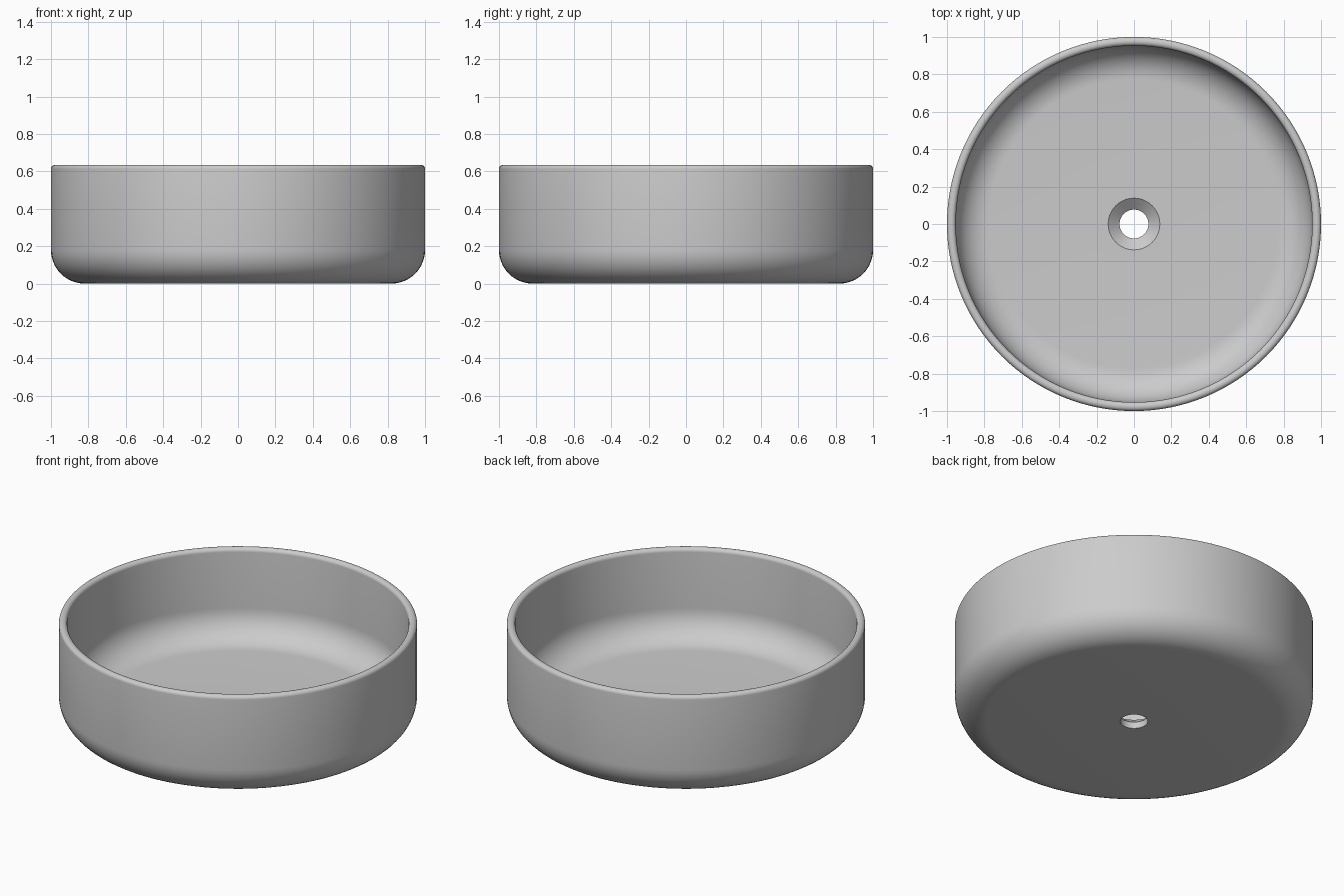
import bpy
import bmesh
from math import cos, sin, pi, radians
from mathutils import Vector

cube = bpy.data.objects.get("Cube")
if cube:
    bpy.data.objects.remove(cube)

# Main dimensions
HEIGHT, RADIUS, INNER = 0.635, 1.0, 0.953
FLOOR, HOLE, DRAIN = 0.09, 0.077, 0.138
FILLET, LIP = 0.18, 0.022

ceramic = bpy.data.materials.new("grey ceramic")
ceramic.use_nodes = True
colour = (0.6, 0.6, 0.6, 1)
ceramic.diffuse_color = colour
ceramic.node_tree.nodes["Principled BSDF"].inputs["Base Color"].default_value = colour


def arc(cx, cz, r, start, end, steps):
    """Points of a rounded corner, angles in degrees."""
    angles = [radians(start + (end - start) * i / steps) for i in range(steps + 1)]
    return [(cx + r * cos(a), cz + r * sin(a)) for a in angles]


# Closed wall section: underside, outer wall, rim, inner wall, floor, drain
profile = [(HOLE, 0)]
profile += arc(RADIUS - FILLET, FILLET, FILLET, -90, 0, 12)
profile += arc(RADIUS - LIP, HEIGHT - LIP, LIP, 0, 90, 6)
profile += arc(INNER + LIP, HEIGHT - LIP, LIP, 90, 180, 6)
profile += arc(INNER - FILLET, FLOOR + FILLET, FILLET, 0, -90, 12)
profile += [(DRAIN, FLOOR), (HOLE, FLOOR - 0.05)]

# Spin the section into the basin
bm = bmesh.new()
verts = [bm.verts.new(Vector((r, 0, z))) for r, z in profile]
edges = [bm.edges.new((v, verts[i - 1])) for i, v in enumerate(verts)]
bmesh.ops.spin(bm, geom=verts + edges, cent=(0, 0, 0), axis=(0, 0, 1),
               angle=2 * pi, steps=128, use_merge=True)
bmesh.ops.remove_doubles(bm, verts=bm.verts, dist=0.0001)
bmesh.ops.recalc_face_normals(bm, faces=bm.faces)

mesh = bpy.data.meshes.new("basin")
bm.to_mesh(mesh)
bm.free()
mesh.materials.append(ceramic)
basin = bpy.data.objects.new("basin", mesh)
bpy.context.collection.objects.link(basin)

# Smooth shading with sharp drain edges
bpy.context.view_layer.objects.active = basin
basin.select_set(True)
bpy.ops.object.shade_smooth_by_angle(angle=radians(30))
